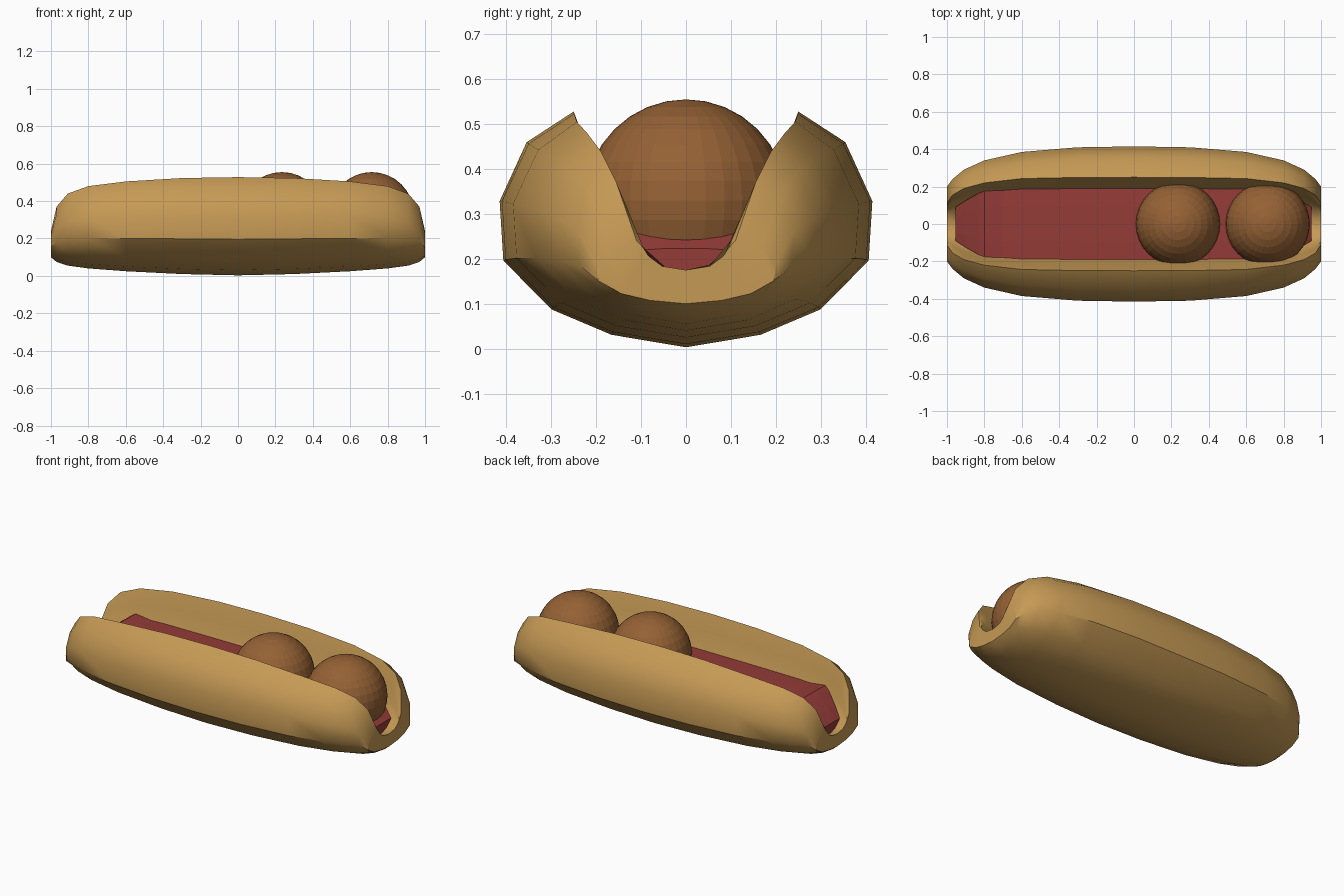
import bpy, bmesh

if "Cube" in bpy.data.objects:
    bpy.data.objects.remove(bpy.data.objects["Cube"])


def paint(obj, name, color):
    mat = bpy.data.materials.new(name)
    mat.diffuse_color = (*color, 1)
    mat.use_nodes = True
    mat.node_tree.nodes["Principled BSDF"].inputs["Base Color"].default_value = mat.diffuse_color
    obj.data.materials.append(mat)


def loft(name, rings):
    # Bridge closed cross-sections and cap both ends
    bm = bmesh.new()
    rows = [[bm.verts.new(p) for p in ring] for ring in rings]
    n = len(rows[0])
    for a, b in zip(rows, rows[1:]):
        for i in range(n):
            j = (i + 1) % n
            bm.faces.new((a[i], a[j], b[j], b[i]))
    caps = [bm.faces.new(rows[0]), bm.faces.new(rows[-1])]
    bmesh.ops.triangulate(bm, faces=caps)
    bmesh.ops.recalc_face_normals(bm, faces=bm.faces)
    mesh = bpy.data.meshes.new(name)
    bm.to_mesh(mesh)
    bm.free()
    obj = bpy.data.objects.new(name, mesh)
    bpy.context.collection.objects.link(obj)
    return obj


# Bun: split roll; each station is x, half width, base z, rim y, rim z, channel floor z
stations = [(0, .415, .003, .25, .528, .15), (.3, .41, .01, .249, .523, .15),
            (.6, .385, .025, .243, .505, .15), (.8, .34, .04, .22, .48, .15),
            (.91, .29, .055, .19, .44, .155), (.97, .24, .075, .155, .37, .165),
            (1, .20, .10, .11, .24, .175)]
outer = [(0, 0), (.40, .053), (.72, .16), (.98, .367), (1, .62), (.855, .87)]
inner = [(1, 1), (.86, .75), (.76, .48), (.48, .13), (0, 0)]


def bun_ring(x, w, base, rim_y, rim_z, floor):
    half = [(f * w, base + g * (rim_z - base)) for f, g in outer]
    half += [(f * rim_y, floor + g * (rim_z - floor)) for f, g in inner]
    mirrored = [(-y, z) for y, z in half[-2:0:-1]]
    return [(x, y, z) for y, z in half + mirrored]


full = [(-s[0], *s[1:]) for s in stations[:0:-1]] + stations
bun = loft("bun", [bun_ring(*s) for s in full])
paint(bun, "bread", (.56, .32, .09))
bpy.context.view_layer.objects.active = bun
bun.select_set(True)
bpy.ops.object.shade_smooth_by_angle(angle=0.7)
bun.select_set(False)

# Sauce: low-poly filling, drooping at both ends; x, half width, top z
fill = [(-.955, .09, .22), (-.90, .125, .27), (-.83, .165, .325), (-.80, .175, .345),
        (-.70, .185, .33), (0, .193, .33), (.70, .185, .33),
        (.83, .16, .30), (.95, .09, .22)]
sauce = loft("sauce", [[(x, -w, z), (x, -w * .5, z + .003), (x, w * .5, z + .003), (x, w, z),
                        (x, w * .5, .18), (x, 0, .165), (x, -w * .5, .18)]
                       for x, w, z in fill])
paint(sauce, "tomato", (.30, .045, .04))

# Meatballs
for i, x in enumerate((.235, .715)):
    bpy.ops.mesh.primitive_uv_sphere_add(segments=32, ring_count=16, radius=.225,
                                         location=(x, 0, .33))
    ball = bpy.context.object
    ball.name = f"meatball_{i + 1}"
    paint(ball, f"meat_{i + 1}", (.30, .12, .035))
